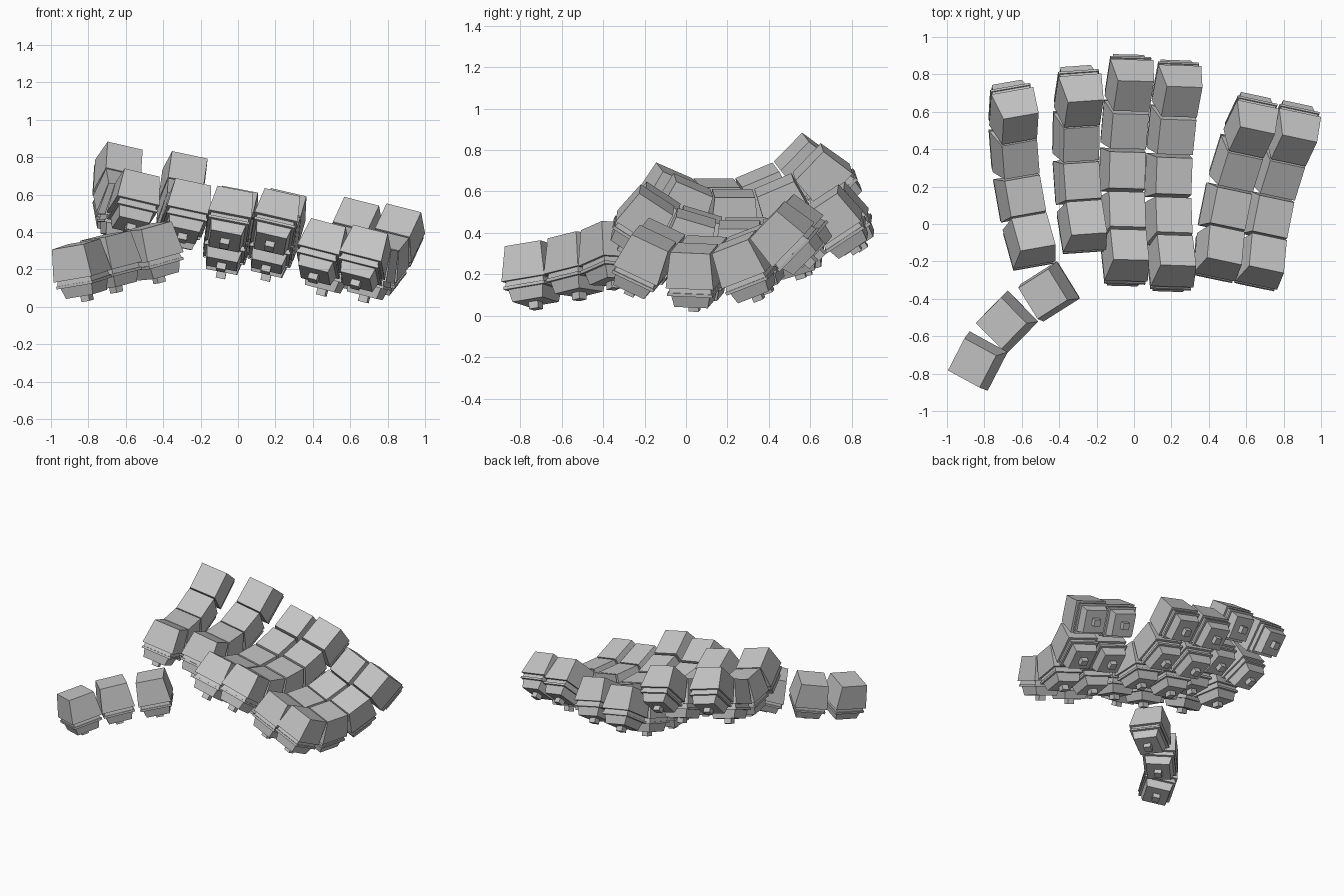
import bpy, bmesh, math
from mathutils import Matrix, Vector

cube = bpy.data.objects.get("Cube")
if cube:
    bpy.data.objects.remove(cube, do_unlink=True)

grey = bpy.data.materials.new("plain_grey")
grey.use_nodes = True
grey.diffuse_color = (0.55, 0.55, 0.55, 1)
grey.node_tree.nodes["Principled BSDF"].inputs["Base Color"].default_value = (0.55, 0.55, 0.55, 1)


def tapered_block(bm, top_width, bottom_width, top_z, bottom_z):
    """Square block whose top and bottom widths differ."""
    verts = bmesh.ops.create_cube(bm, size=1)["verts"]
    for v in verts:
        upper = v.co.z > 0
        width = top_width if upper else bottom_width
        v.co = (v.co.x * width, v.co.y * width, top_z if upper else bottom_z)


def block_mesh(name, blocks):
    bm = bmesh.new()
    for block in blocks:
        tapered_block(bm, *block)
    mesh = bpy.data.meshes.new(name)
    bm.to_mesh(mesh)
    bm.free()
    mesh.materials.append(grey)
    return mesh


# Shared key parts, with the origin at the middle of the cap's top
cap_mesh = block_mesh("keycap", [(0.195, 0.235, 0, -0.175)])
switch_mesh = block_mesh("switch", [
    (0.2, 0.21, -0.17, -0.2),        # upper housing
    (0.222, 0.222, -0.2, -0.215),    # flange
    (0.19, 0.165, -0.215, -0.275),   # lower housing
    (0.05, 0.05, -0.275, -0.31),     # stem
])


def add_key(name, matrix):
    for part, mesh in (("keycap", cap_mesh), ("switch", switch_mesh)):
        obj = bpy.data.objects.new(f"{name}_{part}", mesh)
        obj.matrix_world = matrix
        bpy.context.collection.objects.link(obj)


# Finger columns: name, lowest point, yaw, tent, rows, first pitch, pitch step, radius
columns = [
    ("inner", (-0.58, 0.15, 0.64), 10, 13, 4, -23.5, 23.5, 0.49),
    ("index", (-0.275, 0.23, 0.59), 4, 12, 4, -23.5, 23.5, 0.49),
    ("middle", (-0.035, 0.287, 0.456), -1.5, 11, 5, -34, 17, 0.71),
    ("ring", (0.215, 0.257, 0.441), -2, 13, 5, -34, 17, 0.71),
    ("little", (0.525, 0.104, 0.36), -12, 14, 4, -26, 23.5, 0.495),
    ("outer", (0.75, 0.06, 0.325), -12, 14, 4, -26, 23.5, 0.495),
]
for name, base, yaw, tent, rows, first, step, radius in columns:
    frame = (Matrix.Translation(base) @ Matrix.Rotation(math.radians(yaw), 4, "Z")
             @ Matrix.Rotation(math.radians(tent), 4, "Y"))
    for row in range(rows):
        pitch = Matrix.Rotation(math.radians(first + row * step), 4, "X")
        swing = Matrix.Translation((0, 0, radius)) @ pitch @ Matrix.Translation((0, 0, -radius))
        add_key(f"{name}_{row + 1}", frame @ swing)

# Thumb arc: top position, yaw, facing direction
thumbs = [
    ((-0.487, -0.374, 0.43), 32, (-0.22, -0.08, 0.97)),
    ((-0.71, -0.53, 0.38), 45, (-0.2, -0.05, 0.98)),
    ((-0.866, -0.743, 0.335), 62, (-0.2, -0.06, 0.97)),
]
for i, (top, yaw, facing) in enumerate(thumbs):
    tilt = Vector((0, 0, 1)).rotation_difference(Vector(facing)).to_matrix().to_4x4()
    add_key(f"thumb_{i + 1}", Matrix.Translation(top) @ tilt
            @ Matrix.Rotation(math.radians(yaw), 4, "Z"))
